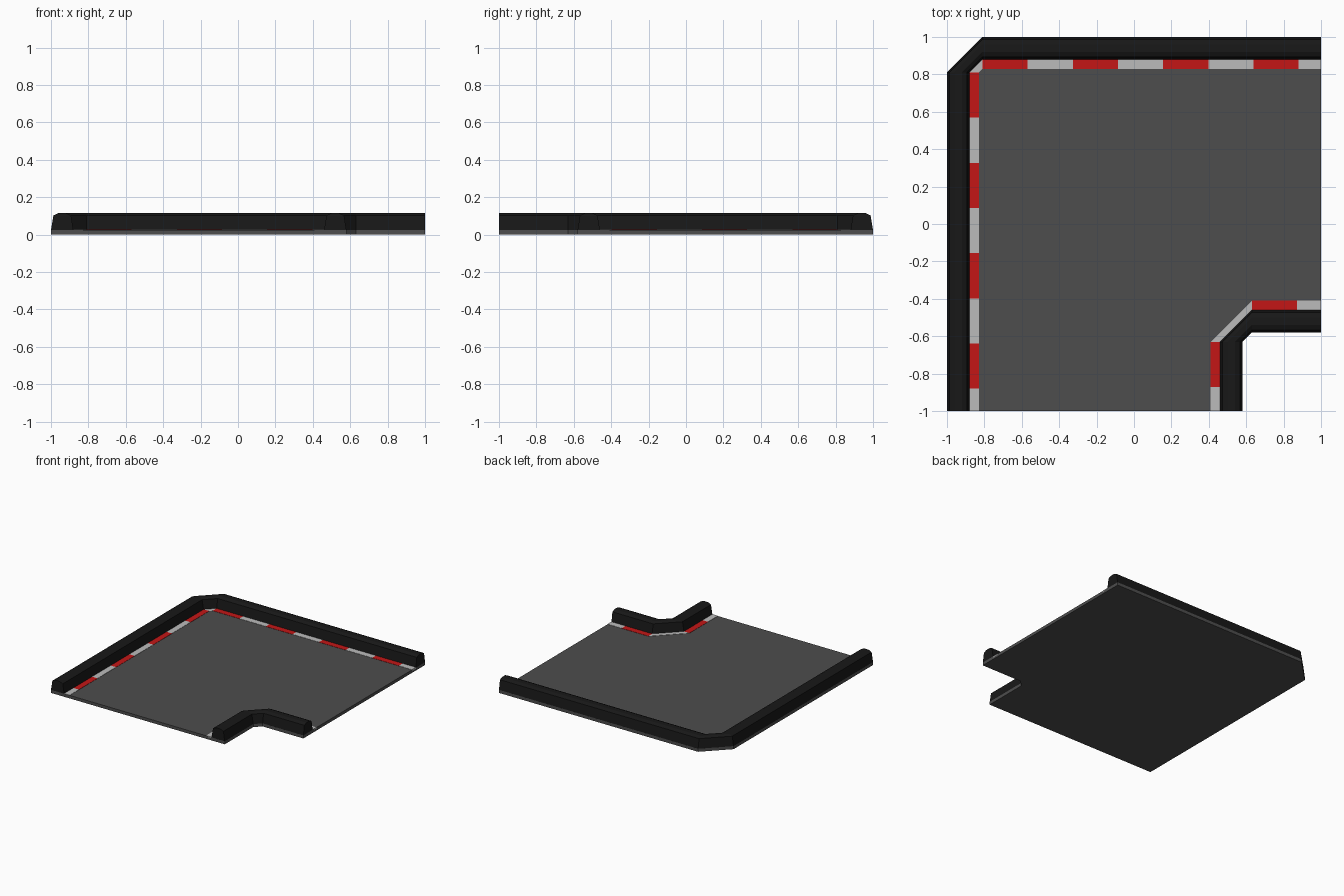
import bpy, bmesh

if "Cube" in bpy.data.objects:
    bpy.data.objects.remove(bpy.data.objects["Cube"])

def material(name, rgb):
    m = bpy.data.materials.new(name)
    m.diffuse_color = (*rgb, 1)
    m.use_nodes = True
    m.node_tree.nodes["Principled BSDF"].inputs["Base Color"].default_value = m.diffuse_color
    return m

ASPHALT = material("asphalt", (0.075, 0.075, 0.075))
BLACK = material("black", (0.009, 0.009, 0.009))
RED = material("red", (0.55, 0.008, 0.008))
WHITE = material("white", (0.5, 0.5, 0.5))

def loft(name, rings, mat):
    """Skin a list of matching closed rings and cap both ends."""
    bm = bmesh.new()
    vs = [[bm.verts.new(p) for p in ring] for ring in rings]
    n = len(vs[0])
    for a, b in zip(vs, vs[1:]):
        for i in range(n):
            j = (i + 1) % n
            bm.faces.new((a[i], a[j], b[j], b[i]))
    bm.faces.new(vs[0][::-1])
    bm.faces.new(vs[-1])
    bmesh.ops.recalc_face_normals(bm, faces=bm.faces)
    me = bpy.data.meshes.new(name)
    bm.to_mesh(me)
    bm.free()
    me.materials.append(mat)
    ob = bpy.data.objects.new(name, me)
    bpy.context.collection.objects.link(ob)
    return ob

# Stations along the bend: pivot (-c, c), leg 0 runs down -y, leg 1 runs along +x
def ring(c, leg, t, profile):
    if leg == 0:
        return [(-c - r, c - t, z) for r, z in profile]
    return [(-c + t, c + r, z) for r, z in profile]

TOP = 0.025       # road surface height
CURB_TOP = 0.027
STEP = 0.2415     # stripe length

# Road slab with cut outer corner and notched inner corner
outline = [(-1, -1), (0.58, -1), (0.58, -0.63), (0.63, -0.58),
           (1, -0.58), (1, 1), (-0.81, 1), (-1, 0.81)]
loft("road_slab", [[(x, y, z) for x, y in outline] for z in (0, TOP)], ASPHALT)

# Each bend: name, pivot, barrier inner radius, curb inner radius
for name, c, rb, rc in (("outer", 0.81, 0.07, 0.02), ("inner", -0.63, 0.05, 0.17)):
    length = 1 + c
    # Barrier wall with chamfered top
    wall = [(rb + d, z) for d, z in ((0, TOP - 0.002), (0.013, 0.103), (0.04, 0.115),
                                     (0.08, 0.115), (0.107, 0.103), (0.12, TOP - 0.002))]
    stations = [(0, length), (0, 0), (1, 0), (1, length)]
    loft(name + "_barrier", [ring(c, l, t, wall) for l, t in stations], BLACK)

    # Curb corner piece and alternating stripes on both legs
    curb = [(rc, 0.015), (rc + 0.05, 0.015), (rc + 0.05, CURB_TOP), (rc, CURB_TOP)]
    loft(name + "_curb_corner", [ring(c, 0, 0, curb), ring(c, 1, 0, curb)], WHITE)
    for leg in (0, 1):
        t, i = 0.0, 0
        while t < length - 1e-4:
            end = min(t + STEP, length)
            loft(f"{name}_curb_stripe_{leg}_{i}",
                 [ring(c, leg, t, curb), ring(c, leg, end, curb)],
                 WHITE if i % 2 else RED)
            t, i = end, i + 1
